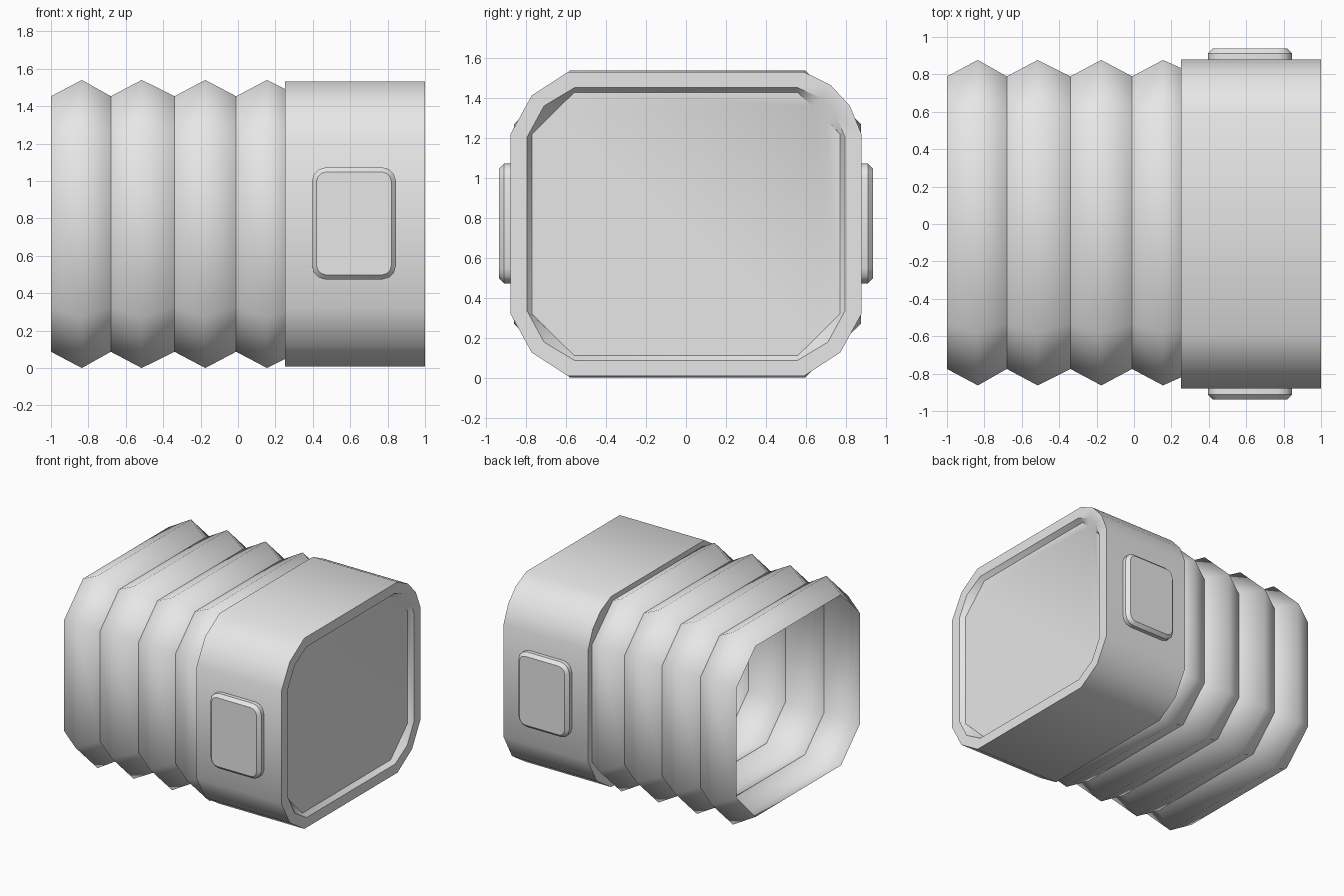
import bpy, bmesh, math

cube = bpy.data.objects.get("Cube")
if cube:
    bpy.data.objects.remove(cube)

MID_Z = 0.77

grey = bpy.data.materials.new("light_grey")
grey.use_nodes = True
grey.diffuse_color = (0.8, 0.8, 0.8, 1)
grey.node_tree.nodes["Principled BSDF"].inputs["Base Color"].default_value = (0.8, 0.8, 0.8, 1)


def section(half_w, half_h, flat_w, flat_h, segs=(1, 1, 1, 1), bulge=0.0):
    """Rectangle with cut corners; bulge pushes the inner corner points outward."""
    points = []
    corners = ((1, 1), (-1, 1), (-1, -1), (1, -1))
    for (sw, sh), n in zip(corners, segs):
        arc = []
        for i in range(n + 1):
            t = i / n
            push = bulge if 0 < i < n else 0
            arc.append((sw * (half_w + (flat_w - half_w) * t + push),
                        sh * (flat_h + (half_h - flat_h) * t + push)))
        points += arc if sw * sh > 0 else arc[::-1]
    return points


def loft(name, rings, location, turn=0, caps=True, sharp_angle=40, sharp_rings=None):
    """Skin a list of (x, section) rings; creases come from angle or from chosen rings."""
    bm = bmesh.new()
    loops = [[bm.verts.new((x, w, h)) for w, h in pts] for x, pts in rings]
    n = len(loops[0])
    for a, b in zip(loops, loops[1:]):
        for j in range(n):
            k = (j + 1) % n
            bm.faces.new((a[j], a[k], b[k], b[j]))
    if caps:
        bm.faces.new(loops[0][::-1])
        bm.faces.new(loops[-1])
    for f in bm.faces:
        f.smooth = True
    bm.normal_update()
    for e in bm.edges:
        if sharp_rings is None:
            e.smooth = e.calc_face_angle(0) < math.radians(sharp_angle)
        else:
            e.smooth = not any(e.verts[0] in loops[i] and e.verts[1] in loops[i]
                               for i in sharp_rings)
    mesh = bpy.data.meshes.new(name)
    bm.to_mesh(mesh)
    bm.free()
    mesh.materials.append(grey)
    obj = bpy.data.objects.new(name, mesh)
    obj.location = location
    obj.rotation_euler.z = turn
    bpy.context.collection.objects.link(obj)
    return obj


# Pleated sleeve: thin open tube of alternating valleys and ridges
ridge = section(0.87, 0.77, 0.59, 0.5)
valley = section(0.782, 0.683, 0.54, 0.44)
collar_end = section(0.825, 0.72, 0.56, 0.465)
pleats = []
for x in (-1.0, -0.68, -0.34, -0.01):
    pleats += [(x, valley), (x + 0.165, ridge)]
pleats.append((0.255, collar_end))
loft("pleated_sleeve", pleats, (0, 0.007, MID_Z), caps=False, sharp_rings=range(0, 9, 2))

# Collar: rounded block with a shallow tapered recess in its end
corner_segs = (3, 2, 2, 2)
outer = section(0.88, 0.763, 0.59, 0.45, corner_segs, 0.038)
lip = section(0.797, 0.683, 0.56, 0.435, corner_segs, 0.033)
floor = section(0.773, 0.66, 0.56, 0.45, corner_segs)
loft("collar", [(0.25, outer), (1.0, outer), (1.0, lip), (0.96, floor)], (0, 0, MID_Z))


# Side pads: raised rounded plates with a chamfered rim, one on each side
def pad_section(inset, radius):
    w, h = 0.225 - inset, 0.3 - inset
    return section(w, h, w - radius, h - radius, (3, 3, 3, 3), 0.18 * radius)


base, face = pad_section(0, 0.075), pad_section(0.025, 0.05)
for name, side in (("front_pad", -1), ("back_pad", 1)):
    loft(name, [(0.86, base), (0.912, base), (0.937, face)],
         (0.62, 0, 0.773), turn=side * math.pi / 2)
